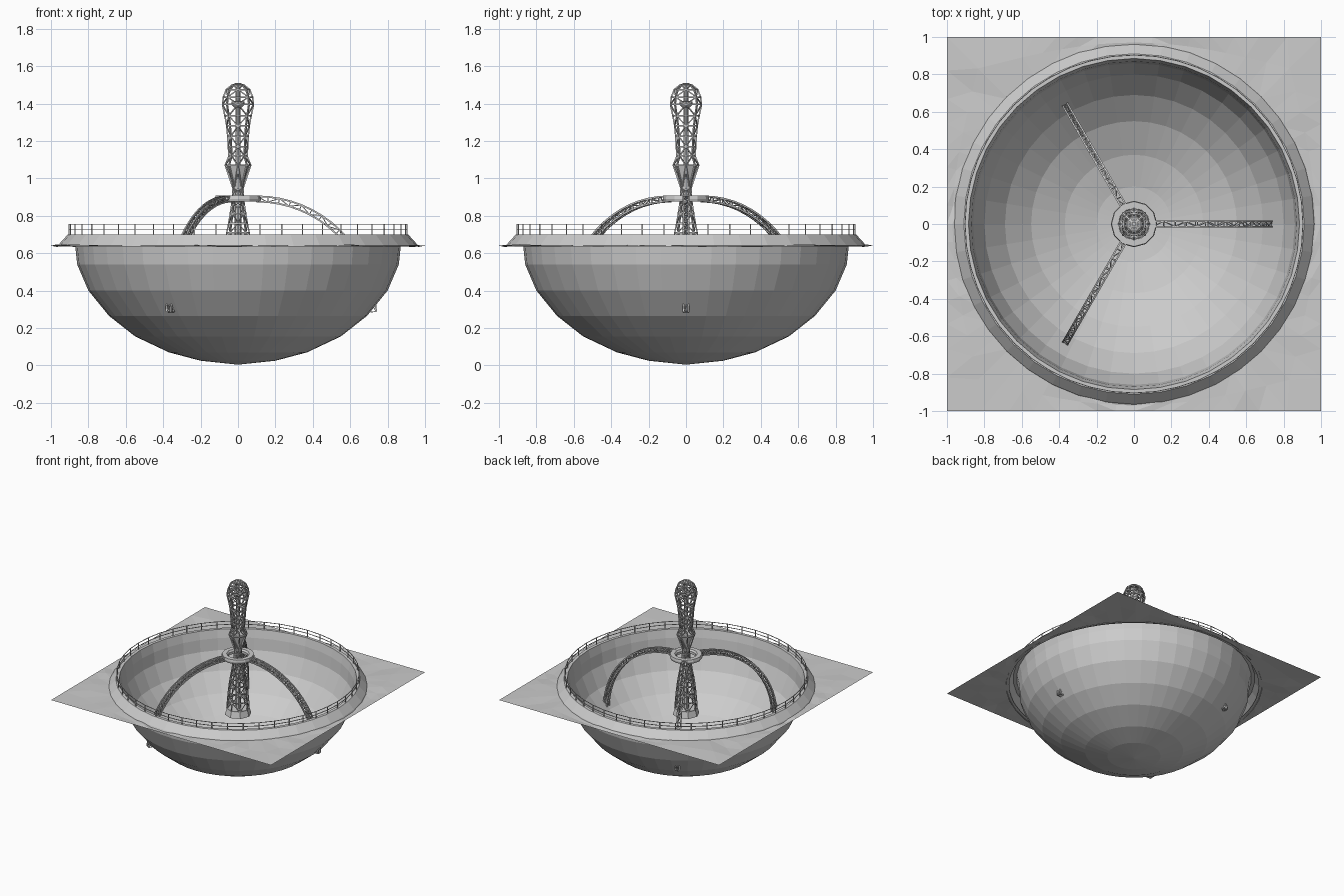
import bpy, bmesh, math, random
from mathutils import Vector

if "Cube" in bpy.data.objects:
    bpy.data.objects.remove(bpy.data.objects["Cube"])

random.seed(4)
TAU = 2 * math.pi


def finish(bm, name):
    mesh = bpy.data.meshes.new(name)
    bm.to_mesh(mesh)
    bm.free()
    obj = bpy.data.objects.new(name, mesh)
    bpy.context.collection.objects.link(obj)
    return obj


def polar(r, a, z):
    return Vector((r * math.cos(a), r * math.sin(a), z))


def lathe(name, profile, n, closed=False):
    """Revolve (radius, z) points around the z axis with n flat sides."""
    bm = bmesh.new()
    rings = []
    for r, z in profile:
        if r < 1e-5:
            rings.append([bm.verts.new((0, 0, z))] * n)
        else:
            rings.append([bm.verts.new(polar(r, TAU * i / n, z)) for i in range(n)])
    pairs = list(zip(rings, rings[1:]))
    if closed:
        pairs.append((rings[-1], rings[0]))
    for a, b in pairs:
        for i in range(n):
            j = (i + 1) % n
            quad = list(dict.fromkeys((a[i], a[j], b[j], b[i])))
            bm.faces.new(quad)
    return finish(bm, name)


def strut(bm, p, q, w):
    """Square bar of width w from p to q."""
    d = (q - p).normalized()
    side = d.cross(Vector((0, 0, 1)))
    if side.length < 0.01:
        side = d.cross(Vector((1, 0, 0)))
    side.normalize()
    up = side.cross(d)
    ends = []
    for c in (p, q):
        ends.append([bm.verts.new(c + (side * s + up * t) * w / 2)
                     for s, t in ((1, 1), (-1, 1), (-1, -1), (1, -1))])
    for i in range(4):
        j = (i + 1) % 4
        bm.faces.new((ends[0][i], ends[0][j], ends[1][j], ends[1][i]))
    bm.faces.new(ends[0][::-1])
    bm.faces.new(ends[1])


def lattice(name, levels, n, w):
    """Round lattice: uprights, hoops and alternating diagonals."""
    bm = bmesh.new()
    for k, (r, z) in enumerate(levels):
        for i in range(n):
            a, b = TAU * i / n, TAU * (i + 1) / n
            strut(bm, polar(r, a, z), polar(r, b, z), w)
            if k + 1 < len(levels):
                r2, z2 = levels[k + 1]
                strut(bm, polar(r, a, z), polar(r2, a, z2), w)
                s, e = (a, b) if (i + k) % 2 else (b, a)
                strut(bm, polar(r, s, z), polar(r2, e, z2), w * 0.7)
    return finish(bm, name)


# Bowl and raised rim
lathe("bowl", [(0, 0.004), (0.2, 0.025), (0.37, 0.07), (0.55, 0.155), (0.69, 0.265),
               (0.80, 0.40), (0.86, 0.54), (0.87, 0.635), (0.885, 0.70)], 40)
lathe("rim", [(0.885, 0.70), (0.91, 0.70), (0.96, 0.645), (0.965, 0.635)], 40)

# Square ground sheet with a round opening and slightly uneven surface
bm = bmesh.new()
n = 64
loops = []
for t in (0, 0.5, 1):
    loop = []
    for i in range(n):
        a = TAU * i / n
        edge = 1 / max(abs(math.cos(a)), abs(math.sin(a)))
        r = 0.94 + (edge - 0.94) * t
        bump = random.uniform(-0.008, 0.008) if t == 0.5 else 0
        loop.append(bm.verts.new(polar(r, a, 0.64 + bump)))
    loops.append(loop)
for a, b in zip(loops, loops[1:]):
    for i in range(n):
        j = (i + 1) % n
        bm.faces.new((a[i], b[i], b[j], a[j]))
bmesh.ops.triangulate(bm, faces=bm.faces[:])
finish(bm, "ground_sheet")

# Railing around the rim
bm = bmesh.new()
posts = 48
for i in range(posts):
    a, b = TAU * i / posts, TAU * (i + 1) / posts
    strut(bm, polar(0.903, a, 0.70), polar(0.903, a, 0.756), 0.006)
    for z in (0.728, 0.754):
        strut(bm, polar(0.903, a, z), polar(0.903, b, z), 0.004)
finish(bm, "railing")

# Three arched truss arms reaching through the bowl wall
bm = bmesh.new()
steps = 16
for k in range(3):
    ang = TAU * k / 3
    out = polar(1, ang, 0)
    side = polar(1, ang + math.pi / 2, 0)
    stations = []
    for s in range(steps + 1):
        t = math.radians(88) * s / steps
        corners = []
        for off in (0.014, -0.014):
            r = 0.1 + (0.625 + off) * math.sin(t)
            z = 0.265 + (0.625 + off) * math.cos(t)
            for y in (-0.014, 0.014):
                corners.append(out * r + side * y + Vector((0, 0, z)))
        stations.append(corners)
    for s, c in enumerate(stations):
        for i, j in ((0, 1), (2, 3), (0, 2), (1, 3)):
            strut(bm, c[i], c[j], 0.005)
        if s < steps:
            d = stations[s + 1]
            for i in range(4):
                strut(bm, c[i], d[i], 0.009)
            for i, j in ((0, 1), (2, 3), (0, 2), (1, 3)):
                if s % 2:
                    i, j = j, i
                strut(bm, c[i], d[j], 0.005)
finish(bm, "arch_arms")

# Hub ring where the arms meet
lathe("hub_ring", [(0.075, 0.875), (0.12, 0.875), (0.124, 0.89), (0.12, 0.908),
                   (0.085, 0.908), (0.075, 0.895)], 12, closed=True)

# Tower: skirt, lower lattice, funnel collar, core pole
lathe("tower_skirt", [(0, 0.415), (0.1, 0.415), (0.085, 0.465), (0, 0.465)], 8)
lathe("tower_core", [(0, 0.42), (0.022, 0.42), (0.018, 0.9), (0.014, 1.1),
                     (0.012, 1.49), (0, 1.49)], 8)
lattice("tower_lower_lattice", [(0.085, 0.465), (0.08, 0.53), (0.074, 0.6), (0.067, 0.66),
                                (0.06, 0.71), (0.05, 0.76), (0.042, 0.81),
                                (0.034, 0.86), (0.028, 0.91), (0.027, 0.95)], 8, 0.007)
lathe("funnel_collar", [(0.026, 0.94), (0.06, 1.065), (0.05, 1.075), (0.015, 1.075)], 8)

# Bulbous cage at the top with a lamp disc inside
lattice("top_cage", [(0.028, 0.95), (0.068, 1.07), (0.048, 1.12), (0.052, 1.17),
                     (0.055, 1.225), (0.06, 1.28), (0.07, 1.335), (0.083, 1.395),
                     (0.078, 1.435), (0.062, 1.475), (0.033, 1.498), (0.012, 1.505)], 8, 0.008)
lathe("lamp_disc", [(0, 1.375), (0.022, 1.38), (0.036, 1.395), (0.036, 1.41),
                    (0, 1.415)], 8)
